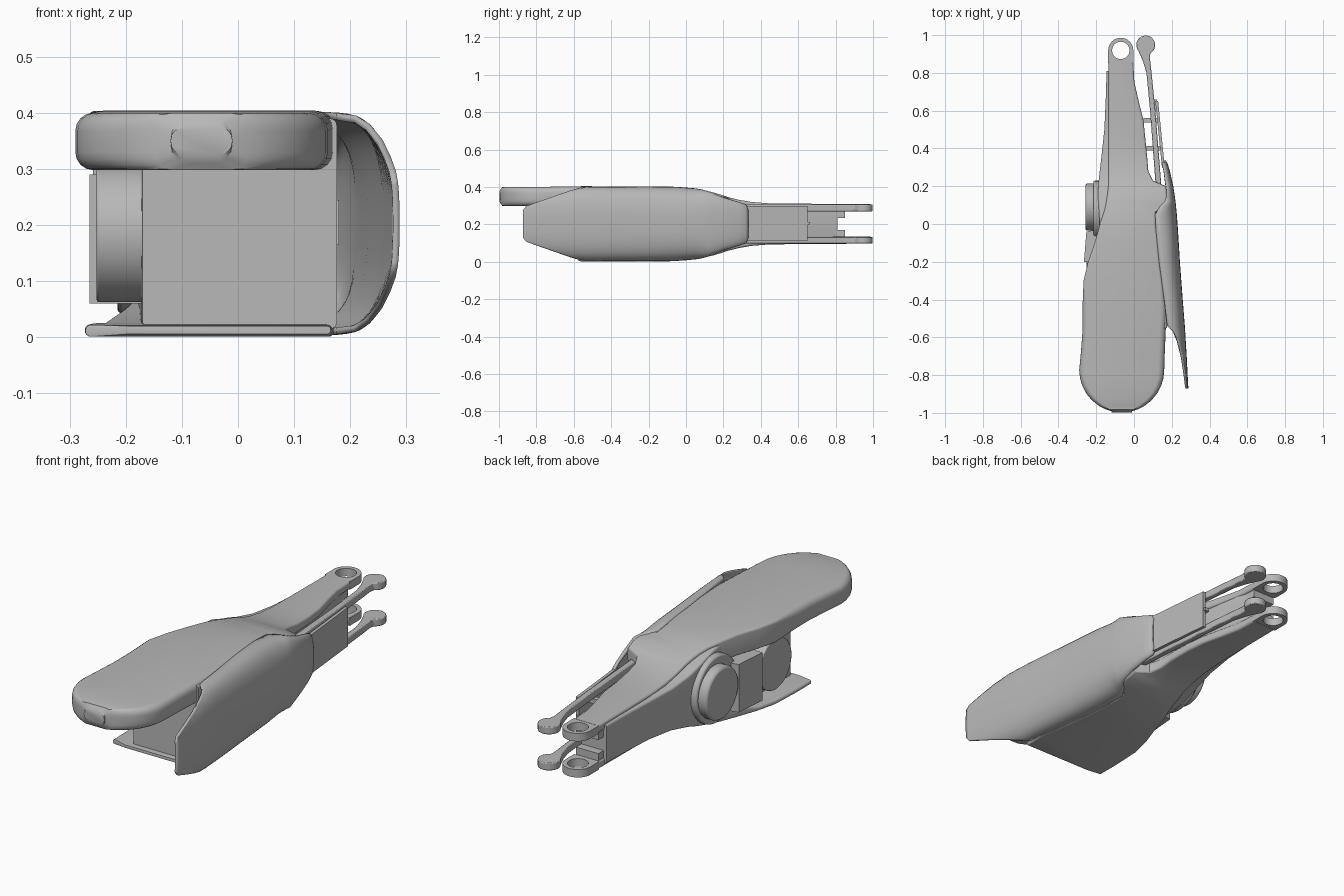
import bpy, bmesh, math
from math import sin, cos, pi, radians

if "Cube" in bpy.data.objects:
    bpy.data.objects.remove(bpy.data.objects["Cube"])

MID = 0.2025          # horizontal symmetry plane of the fork end

grey = bpy.data.materials.new("plain grey")
grey.diffuse_color = (0.48, 0.48, 0.48, 1)
grey.use_nodes = True
grey.node_tree.nodes["Principled BSDF"].inputs["Base Color"].default_value = grey.diffuse_color


def finish(name, bm, angle=32, solid=0, bevel=0):
    bmesh.ops.recalc_face_normals(bm, faces=bm.faces)
    me = bpy.data.meshes.new(name)
    bm.to_mesh(me)
    bm.free()
    me.materials.append(grey)
    me.shade_smooth()
    me.set_sharp_from_angle(angle=radians(angle))
    ob = bpy.data.objects.new(name, me)
    bpy.context.collection.objects.link(ob)
    if solid:
        m = ob.modifiers.new("thickness", 'SOLIDIFY')
        m.thickness, m.offset = solid, -1
    if bevel:
        m = ob.modifiers.new("bevel", 'BEVEL')
        m.width, m.segments, m.limit_method = bevel, 2, 'ANGLE'
    return ob


def loft(name, rows):
    """Rounded-rectangle sections along y; row = (y, x0, x1, z0, z1, radius)."""
    bm = bmesh.new()
    rings = []
    for y, x0, x1, z0, z1, r in rows:
        r = min(r, (x1 - x0) * .48, (z1 - z0) * .48)
        ring = []
        for cx, cz, a0 in ((x1 - r, z1 - r, 0), (x0 + r, z1 - r, 90),
                           (x0 + r, z0 + r, 180), (x1 - r, z0 + r, 270)):
            for k in range(5):
                a = radians(a0 + 22.5 * k)
                ring.append(bm.verts.new((cx + r * cos(a), y, cz + r * sin(a))))
        rings.append(ring)
    n = len(rings[0])
    for p, q in zip(rings, rings[1:]):
        for i in range(n):
            bm.faces.new((p[i], p[(i + 1) % n], q[(i + 1) % n], q[i]))
    bm.faces.new(rings[0])
    bm.faces.new(rings[-1])
    return finish(name, bm)


def prism(name, pts, lo, hi, axis='z', bevel=0):
    """Extrude a 2D outline along z (points x, y) or along x (points y, z)."""
    bm = bmesh.new()
    put = (lambda a, b, h: (a, b, h)) if axis == 'z' else (lambda a, b, h: (h, a, b))
    low = [bm.verts.new(put(a, b, lo)) for a, b in pts]
    top = [bm.verts.new(put(a, b, hi)) for a, b in pts]
    n = len(pts)
    for i in range(n):
        j = (i + 1) % n
        bm.faces.new((low[i], low[j], top[j], top[i]))
    bm.faces.new(low)
    bm.faces.new(top)
    return finish(name, bm, bevel=bevel)


def circle(cx, cy, r, n=32, a0=0, a1=360):
    m = n if a1 - a0 == 360 else n - 1
    return [(cx + r * cos(radians(a0 + (a1 - a0) * k / m)),
             cy + r * sin(radians(a0 + (a1 - a0) * k / m))) for k in range(n)]


def lerp(table, y):
    for (y0, v0), (y1, v1) in zip(table, table[1:]):
        if y <= y1:
            return v0 + (v1 - v0) * max(0, (y - y0) / (y1 - y0))
    return table[-1][1]


# height of the top surface, and the underside of the upper plate, along y
TOP = [(-1, .398), (-.55, .404), (-.05, .403), (.06, .39), (.15, .37), (.25, .338),
       (.33, .322), (.42, .312), (1, .308)]
UNDER = [(-1, .298), (-.1, .298), (.2, .285), (.4, .27), (1, .27)]
# plan outline of the body: y, left, right
PLAN = [(-.68, -.281, .163), (-.56, -.272, .168), (-.45, -.273, .172), (-.3, -.267, .148),
        (-.2, -.243, .135), (-.1, -.208, .126), (0, -.18, .115), (.06, -.16, .115),
        (.1, -.15, .17), (.15, -.142, .175), (.2, -.136, .17), (.23, -.136, .1),
        (.28, -.135, .076), (.35, -.135, .07), (.45, -.135, .06), (.55, -.135, .05),
        (.65, -.135, .025), (.75, -.135, .002), (.858, -.135, -.004)]

# upper plate with the rounded pad at the front
rows = [(-.998, -.12, -.01, .325, .375, .025)]
for a in (76, 68, 58, 46, 34, 22, 11, 0):
    h = .225 * cos(radians(a))
    y = -.773 - .225 * sin(radians(a))
    e = .012 if a == 76 else 0
    rows.append((y, -.065 - h, -.065 + h, .298 + e, .4 - e, .032))
for y, a, b in PLAN:
    rows.append((y, a, b, lerp(UNDER, y), lerp(TOP, y), .032 if y < -.4 else .012))
loft("upper_pad_plate", rows)

# thinner lower plate
LOW = [(-.6, .022), (-.2, .026), (.1, .1), (.4, .135), (1, .135)]
rows = [(-.575, -.2, .165, .006, .02, .006)]
for y, a, b in PLAN[1:]:
    rows.append((y, a, b, 2 * MID - lerp(TOP, y), lerp(LOW, y), .012))
loft("lower_plate", rows)

# central core with bulged left cover
CORE = [(-.55, -.17, .176), (-.4, -.172, .165), (-.25, -.172, .14), (-.1, -.175, .125),
        (.05, -.185, .11), (.12, -.19, .16), (.2, -.19, .16), (.24, -.186, .08),
        (.35, -.173, .062), (.5, -.157, .048), (.65, -.15, .02), (.81, -.145, -.012)]
loft("central_core", [(y, a, b, 2 * MID - lerp(TOP, y) + .014, lerp(TOP, y) - .014, .012)
                      for y, a, b in CORE])

# fork eyes, lever rods and fork blocks, repeated top and bottom
HEAD = circle(.062, .948, .05, 19, -60, 220)
ROD = HEAD + [(.048, .86), (.066, .8), (.085, .6), (.115, .2), (.145, .2),
              (.113, .6), (.093, .8), (.084, .88)]
for side, lo, hi in (("upper", .27, .308), ("lower", .097, .135)):
    bm = bmesh.new()
    n = 40
    loops = []
    for z in (lo, hi):
        for r, square in ((.0665, True), (.046, False)):
            loop = []
            for k in range(n):
                c, s = cos(2 * pi * k / n), sin(2 * pi * k / n)
                f = r / max(abs(c), abs(s)) if square and s < 0 else r
                loop.append(bm.verts.new((-.07 + f * c, .919 + f * s, z)))
            loops.append(loop)
    lo_out, lo_in, hi_out, hi_in = loops
    for p, q in ((lo_out, lo_in), (hi_out, hi_in), (lo_out, hi_out), (lo_in, hi_in)):
        for i in range(n):
            j = (i + 1) % n
            bm.faces.new((p[i], p[j], q[j], q[i]))
    finish(side + "_fork_eye", bm)
    prism(side + "_lever_rod", ROD, lo, hi - .002, bevel=.004)
    z = .235 if side == "upper" else .135
    prism(side + "_fork_block", [(-.13, .8), (-.01, .8), (-.012, .85), (-.13, .85)], z, z + .035)

# linkage plate behind the shell, with short pegs to the rods
prism("linkage_plate", [(.148, .3), (.163, .3), (.128, .65), (.113, .65)], .112, .298)
for i, y in enumerate((.4, .55)):
    x = .155 - (y - .3) * .1
    for z in (.15, .25):
        prism("linkage_peg", [(.05, y - .012), (x, y - .012), (x, y + .012), (.05, y + .012)],
              z - .012, z + .012)
prism("linkage_catch", [(.1, .6), (.125, .6), (.122, .66), (.1, .66)], .196, .212)

# thin curved shell on the right: y, inner x, outer x, half height, clipped half height
SHELL = [(-.87, .18, .288, .196, .075), (-.855, .18, .287, .196, .095),
         (-.78, .18, .283, .196, .122), (-.7, .18, .279, .196, .15),
         (-.62, .18, .274, .196, .178), (-.57, .178, .271, .197, .193),
         (-.54, .176, .269, .197, .197), (-.4, .16, .258, .199, .199),
         (-.2, .133, .243, .2, .2), (-.05, .118, .234, .198, .198),
         (.05, .112, .227, .19, .19), (.09, .135, .223, .183, .183),
         (.12, .165, .22, .174, .174), (.2, .168, .208, .142, .142),
         (.28, .158, .19, .118, .118), (.32, .15, .178, .105, .105),
         (.335, .148, .168, .08, .08)]
bm = bmesh.new()
N, P = 24, 2.7
grid = []
for y, x0, x1, h, clip in SHELL:
    tmax = math.asin(min(1, (clip / h) ** (P / 2)))
    row = []
    for k in range(N + 1):
        t = tmax * (2 * k / N - 1)
        x = x0 + (x1 - x0) * max(0, cos(t)) ** (2 / P)
        z = MID + h * math.copysign(abs(sin(t)) ** (2 / P), t)
        row.append(bm.verts.new((x, y, z)))
    grid.append(row)
for p, q in zip(grid, grid[1:]):
    for k in range(N):
        bm.faces.new((p[k], q[k], q[k + 1], p[k + 1]))
shell = finish("side_shell", bm, angle=40, solid=.012)
if sum(f.normal.x * f.area for f in shell.data.polygons) < 0:
    shell.data.flip_normals()

# small stops between core and shell
prism("shell_stop", [(.12, -.2), (.18, -.2), (.18, -.08), (.12, -.08)], .165, .245)

# round parts on the left flank
prism("rear_ring", circle(.07, MID, .16, 40), -.215, -.15, 'x', .008)
prism("rear_disc", circle(.09, MID, .125, 40), -.258, -.17, 'x', .012)
prism("front_disc", circle(-.32, .185, .122, 40), -.252, -.16, 'x', .004)
prism("flank_wedge", [(-.15, -.2), (-.265, -.2), (-.252, -.04), (-.15, -.02)], .06, .29)
